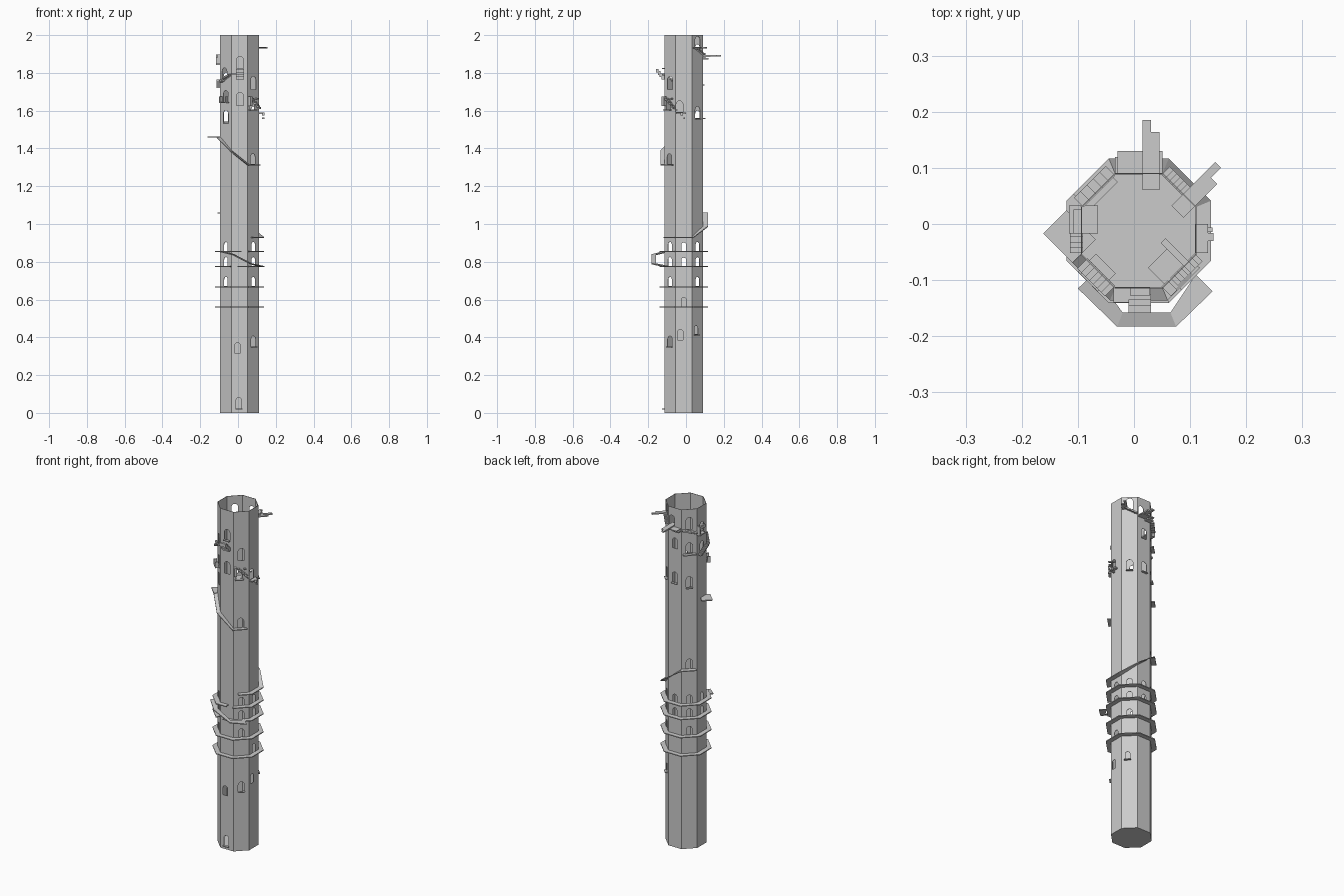
import bpy, bmesh, math
from mathutils import Vector

if "Cube" in bpy.data.objects:
    bpy.data.objects.remove(bpy.data.objects["Cube"], do_unlink=True)

CENTRE = Vector((0.0085, -0.012, 0))
A = 0.103                      # apothem of the shaft
E, NE, N, NW, W, SW, S, SE = range(8)

stone = bpy.data.materials.new("grey_stone")
stone.use_nodes = True
stone.diffuse_color = (0.6, 0.6, 0.6, 1)
stone.node_tree.nodes["Principled BSDF"].inputs["Base Color"].default_value = (0.6, 0.6, 0.6, 1)


def finish(bm, name):
    bmesh.ops.recalc_face_normals(bm, faces=bm.faces)
    mesh = bpy.data.meshes.new(name)
    bm.to_mesh(mesh)
    bm.free()
    mesh.materials.append(stone)
    ob = bpy.data.objects.new(name, mesh)
    bpy.context.collection.objects.link(ob)
    return ob


def on_side(k, u, d, z):
    """Point on side k: u along the wall, d out from the wall."""
    a = k * math.pi / 4
    n, t = Vector((math.cos(a), math.sin(a), 0)), Vector((-math.sin(a), math.cos(a), 0))
    return CENTRE + n * (A + d) + t * u + Vector((0, 0, z))


def ring_point(i, apothem, z):
    """Point on an octagon; whole i is a side's middle, half i a corner."""
    k = math.floor(i + 0.5)
    u = (i - k) * 2 * apothem * math.tan(math.pi / 8)
    return on_side(k, u, apothem - A, z)


def prism(bm, near, far):
    a = [bm.verts.new(p) for p in near]
    b = [bm.verts.new(p) for p in far]
    bm.faces.new(a)
    bm.faces.new(b[::-1])
    for j in range(len(a)):
        bm.faces.new((a[j - 1], a[j], b[j], b[j - 1]))


def add_box(bm, k, u0, u1, d0, d1, z0, z1):
    corners = [(u0, d0), (u1, d0), (u1, d1), (u0, d1)]
    prism(bm, [on_side(k, u, d, z0) for u, d in corners],
          [on_side(k, u, d, z1) for u, d in corners])


def boxes(name, k, items):
    bm = bmesh.new()
    for it in items:
        add_box(bm, k, *it)
    return finish(bm, name)


def stairs(name, k, u0, u1, z0, z1, depth=0.02, steps=7, d0=-0.004):
    du, dz = (u1 - u0) / steps, (z1 - z0) / steps
    return boxes(name, k, [(u0 + du * i, u0 + du * (i + 1), d0, depth,
                            z0 + dz * i, z0 + dz * i + abs(dz) + 0.004) for i in range(steps)])


def strip(name, inner, outer, thick=0.005):
    bm = bmesh.new()
    drop = Vector((0, 0, thick))
    rows = [[bm.verts.new(p) for p in (a, b, b - drop, a - drop)] for a, b in zip(inner, outer)]
    for r, s in zip(rows, rows[1:]):
        for j in range(4):
            bm.faces.new((r[j - 1], r[j], s[j], s[j - 1]))
    bm.faces.new(rows[0])
    bm.faces.new(rows[-1][::-1])
    return finish(bm, name)


def walkway(name, path, width=0.026):
    return strip(name, [ring_point(i, A - 0.001, z) for i, z in path],
                 [ring_point(i, A + width, z) for i, z in path])


def level(start, end, z):
    mids = [j + 0.5 for j in range(-3, 9) if start < j + 0.5 < end]
    return [(i, z) for i in [start] + mids + [end]]


# Hollow eight-sided shaft with a floor and an open top
bm = bmesh.new()
loops = []
for ap, z in ((A, 0), (A, 2), (A - 0.002, 2), (A - 0.002, 0.004)):
    loops.append([bm.verts.new(ring_point(k + 0.5, ap, z)) for k in range(8)])
for lo, hi in zip(loops, loops[1:]):
    for j in range(8):
        bm.faces.new((lo[j - 1], lo[j], hi[j], hi[j - 1]))
bm.faces.new(loops[0])
bm.faces.new(loops[-1])
shaft = finish(bm, "tower_shaft")

# Arched windows and doors: side, offset, sill height, width, height
openings = [
    (S, -0.004, 0.02, 0.03, 0.06), (S, -0.011, 0.315, 0.03, 0.055),
    (S, 0.002, 1.625, 0.036, 0.07), (S, 0.002, 1.825, 0.034, 0.06),
    (SW, 0, 1.53, 0.036, 0.07), (SW, 0, 1.645, 0.034, 0.06), (SW, -0.01, 1.765, 0.034, 0.06),
    (SE, 0, 0.35, 0.034, 0.055), (SE, -0.004, 1.315, 0.034, 0.055),
    (SE, -0.012, 1.605, 0.034, 0.055), (SE, 0, 1.71, 0.036, 0.07),
    (E, -0.018, 0.385, 0.028, 0.055), (E, -0.022, 1.59, 0.036, 0.06), (E, 0, 0.56, 0.026, 0.05),
    (NE, -0.01, 0.415, 0.024, 0.045), (NE, 0, 1.56, 0.034, 0.06), (NE, 0, 1.925, 0.036, 0.066),
    (N, 0, 1.56, 0.034, 0.06), (N, 0, 1.76, 0.034, 0.06), (N, -0.02, 1.89, 0.034, 0.06),
    (NW, 0, 1.06, 0.034, 0.055), (NW, 0, 1.54, 0.034, 0.06),
    (NW, 0, 1.74, 0.034, 0.06), (NW, 0, 1.88, 0.036, 0.07),
    (W, 0, 1.73, 0.034, 0.06), (W, 0, 1.85, 0.034, 0.055),
]
for z in (0.67, 0.775, 0.855):
    openings += [(k, 0, z, 0.028, 0.048) for k in (NE, NW, SW, SE)]
for z in (0.775, 0.855):
    openings += [(k, 0, z, 0.026, 0.045) for k in (E, N, W)]

bm = bmesh.new()
for k, u, z, w, h in openings:
    r = w / 2
    outline = [(-r, 0), (r, 0)] + [(r * math.cos(math.pi * j / 6), h - r + r * math.sin(math.pi * j / 6))
                                   for j in range(7)]
    prism(bm, [on_side(k, u + p, -0.012, z + 0.002 + q) for p, q in outline],
          [on_side(k, u + p, 0.012, z + 0.002 + q) for p, q in outline])
cutter = finish(bm, "opening_cutter")
cutter.hide_render = True
mod = shaft.modifiers.new("openings", "BOOLEAN")
mod.operation, mod.solver, mod.object = "DIFFERENCE", "EXACT", cutter
bpy.context.view_layer.objects.active = shaft
bpy.ops.object.modifier_apply(modifier=mod.name)
bpy.data.objects.remove(cutter, do_unlink=True)

# Walkways around the middle
walkway("lowest_gallery", level(-0.5, 7.5, 0.562))
walkway("second_gallery", level(-0.5, 7.5, 0.67))
walkway("third_gallery", level(-2.1, 5.5, 0.777))
walkway("fourth_gallery", level(-1.5, 6.1, 0.857))
walkway("rising_gallery", level(-1.2, 0.5, 0.932) + [(1.5, 0.99), (2.5, 1.06), (3.35, 1.06)])

# Bridge standing clear of the front
strip("front_bridge",
      [Vector(p) for p in ((-0.072, -0.088, 0.857), (-0.02, -0.158, 0.84), (0.065, -0.158, 0.792), (0.11, -0.09, 0.777))],
      [Vector(p) for p in ((-0.1, -0.115, 0.857), (-0.03, -0.183, 0.84), (0.075, -0.183, 0.792), (0.14, -0.12, 0.777))])

# Upper ramp climbing round the front to a platform
walkway("upper_ramp", [(4.5, 1.462), (5.5, 1.39), (6.5, 1.315), (7.3, 1.315)], 0.021)
boxes("ramp_platform", SW, [(-0.117, -0.043, -0.038, 0.021, 1.457, 1.463)])

# Front stairs and stepped balcony
stairs("front_left_stairs", SW, -0.03, 0.04, 1.75, 1.79, 0.022)
boxes("front_balcony", S, [(-0.045, -0.015, -0.003, 0.025, 1.79, 1.797)] +
      [(-0.018, 0.022, 0.01 * i, 0.01 * i + 0.014, 1.765 + 0.012 * i, 1.785 + 0.012 * i) for i in range(4)])
boxes("front_left_ledge", SW, [(-0.025, 0.025, -0.02, 0.025, 1.64, 1.647),
                               (-0.025, -0.018, 0.008, 0.025, 1.647, 1.675),
                               (0.018, 0.025, 0.008, 0.025, 1.647, 1.675)])

# Front corner stairs leading to the side
boxes("corner_ledge", SE, [(-0.035, 0.012, -0.045, 0.018, 1.6, 1.606),
                           (-0.042, -0.026, -0.004, 0.02, 1.625, 1.675),
                           (0.012, 0.024, -0.06, 0.016, 1.66, 1.666)])
stairs("corner_stairs", SE, -0.02, 0.042, 1.655, 1.6, 0.016)
boxes("side_ledge", E, [(-0.04, 0.012, -0.003, 0.02, 1.583, 1.59),
                        (-0.018, -0.004, 0.015, 0.03, 1.575, 1.59),
                        (-0.002, 0.006, 0.015, 0.028, 1.556, 1.563)])

# Planks jutting from the top
boxes("corner_planks", NE, [(-0.024, -0.01, -0.03, 0.08, 1.93, 1.937),
                            (-0.04, -0.024, -0.03, 0.055, 1.928, 1.935)])
boxes("back_planks", N, [(-0.022, -0.007, -0.03, 0.094, 1.887, 1.895),
                         (-0.037, -0.022, -0.03, 0.073, 1.887, 1.895),
                         (-0.042, 0.038, -0.003, 0.039, 1.883, 1.888)])
stairs("back_corner_stairs", NE, -0.02, 0.042, 1.925, 1.89, 0.017)

# Back stepping ledges
stairs("back_stepping_ledge", NW, -0.04, 0.04, 1.875, 1.855, 0.02, 5)
boxes("back_sill", N, [(0.005, 0.042, -0.003, 0.028, 1.872, 1.879)])
boxes("back_corner_sill", NW, [(-0.035, 0.035, -0.015, 0.018, 1.732, 1.739)])

# Right-hand balcony with low walls
boxes("side_balcony", W, [(-0.045, 0.005, -0.03, 0.021, 1.843, 1.85),
                          (-0.045, 0.005, 0.013, 0.021, 1.88, 1.897),
                          (-0.045, -0.037, 0, 0.021, 1.85, 1.897)])
stairs("side_stairs", W, -0.03, 0.04, 1.72, 1.76, 0.02)

# Sills under the scattered windows
for name, k, u, z in (("lower_corner_sill", SE, 0, 0.35), ("back_low_sill", N, 0, 1.558),
                      ("back_corner_low_sill", NE, 0, 1.557), ("rear_low_sill", NW, 0, 1.537),
                      ("front_sill", S, 0.002, 1.823), ("lower_back_sill", NE, -0.01, 0.413),
                      ("door_step", S, -0.004, 0.02)):
    boxes(name, k, [(u - 0.018, u + 0.018, -0.003, 0.012, z - 0.003, z + 0.002)])
